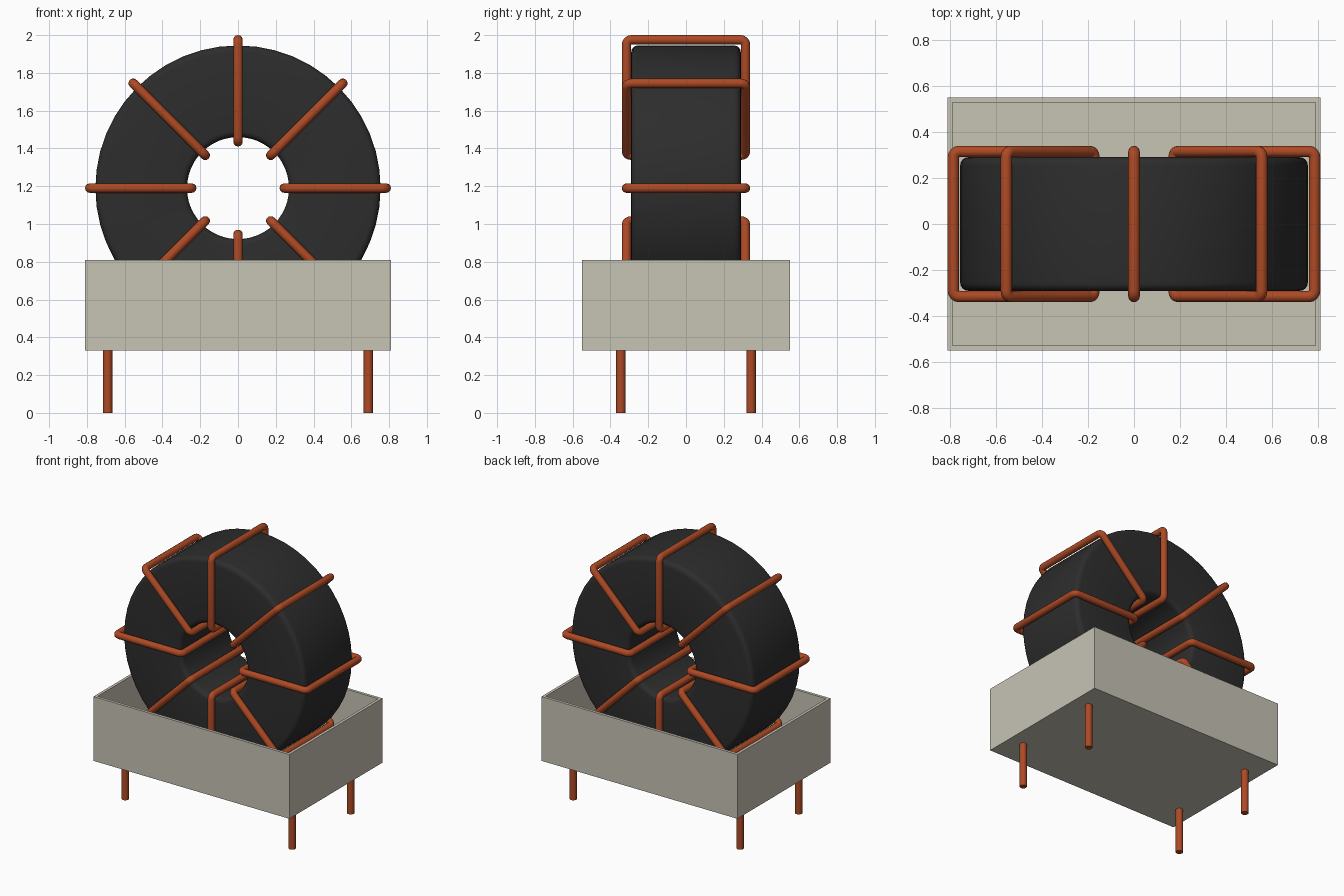
import bpy, bmesh
from math import pi, sin, cos, radians
from mathutils import Matrix, Vector

default = bpy.data.objects.get("Cube")
if default:
    bpy.data.objects.remove(default, do_unlink=True)

RING_Z = 1.19      # height of the ring's axis
WIRE_R = 0.025
CASE_BOTTOM, CASE_TOP = 0.33, 0.81


def material(name, rgb):
    m = bpy.data.materials.new(name)
    m.use_nodes = True
    m.diffuse_color = (*rgb, 1)
    m.node_tree.nodes["Principled BSDF"].inputs["Base Color"].default_value = (*rgb, 1)
    return m


copper = material("copper", (0.42, 0.068, 0.018))
ferrite = material("dark ferrite", (0.026, 0.026, 0.026))
plastic = material("pale grey plastic", (0.57, 0.55, 0.46))


def add_object(name, data, mat):
    obj = bpy.data.objects.new(name, data)
    bpy.context.collection.objects.link(obj)
    data.materials.append(mat)
    return obj


def mesh_object(name, bm, mat):
    bmesh.ops.recalc_face_normals(bm, faces=bm.faces)
    mesh = bpy.data.meshes.new(name)
    bm.to_mesh(mesh)
    bm.free()
    return add_object(name, mesh, mat)


def select_only(obj):
    bpy.ops.object.select_all(action="DESELECT")
    obj.select_set(True)
    bpy.context.view_layer.objects.active = obj


def smooth(obj, angle=40):
    select_only(obj)
    bpy.ops.object.shade_smooth_by_angle(angle=radians(angle))


def rounded_rect(x0, x1, half_y, r, steps=4):
    """Closed outline in the xy plane with rounded corners."""
    corners = [(x1 - r, half_y - r), (x0 + r, half_y - r),
               (x0 + r, r - half_y), (x1 - r, r - half_y)]
    points = []
    for quarter, (cx, cy) in enumerate(corners):
        for i in range(steps + 1):
            a = (quarter + i / steps) * pi / 2
            points.append(Vector((cx + r * cos(a), cy + r * sin(a), 0)))
    return points


# Ring core: rounded section swept around the y axis
bm = bmesh.new()
verts = [bm.verts.new(p) for p in rounded_rect(0.27, 0.755, 0.29, 0.035)]
edges = [bm.edges.new((v, verts[i - 1])) for i, v in enumerate(verts)]
bmesh.ops.spin(bm, geom=verts + edges, cent=(0, 0, 0), axis=(0, 1, 0),
               angle=2 * pi, steps=48)
bmesh.ops.remove_doubles(bm, verts=bm.verts, dist=0.0005)
core = mesh_object("ring_core", bm, ferrite)
core.location.z = RING_Z
smooth(core)

# Wire turns: one closed loop, repeated around the ring
curve = bpy.data.curves.new("wire_turn", "CURVE")
curve.dimensions = "3D"
curve.bevel_depth = WIRE_R
curve.bevel_resolution = 4
path = rounded_rect(0.245, 0.785, 0.315, 0.026)
spline = curve.splines.new("POLY")
spline.points.add(len(path) - 1)
for point, p in zip(spline.points, path):
    point.co = (*p, 1)
spline.use_cyclic_u = True
turn = add_object("wire_turn_1", curve, copper)
select_only(turn)
bpy.ops.object.convert(target="MESH")
turn = bpy.context.view_layer.objects.active
smooth(turn, 60)
turn.location.z = RING_Z
for i in range(1, 8):
    copy = bpy.data.objects.new(f"wire_turn_{i + 1}", turn.data)
    bpy.context.collection.objects.link(copy)
    copy.location.z = RING_Z
    copy.rotation_euler.y = i * pi / 4

# Open case: box with an inset rim and a sunken floor
bm = bmesh.new()
height = CASE_TOP - CASE_BOTTOM
bmesh.ops.create_cube(bm, size=1, matrix=Matrix.Translation((0, 0, CASE_BOTTOM + height / 2))
                      @ Matrix.Diagonal((1.62, 1.10, height, 1)))
top = max(bm.faces, key=lambda f: f.calc_center_median().z)
bmesh.ops.inset_region(bm, faces=[top], thickness=0.03)
floor = bmesh.ops.extrude_discrete_faces(bm, faces=[top])["faces"][0]
bmesh.ops.translate(bm, verts=floor.verts, vec=(0, 0, 0.03 - height))
mesh_object("case", bm, plastic)

# Four pins under the case
for side, x in (("left", 0.69), ("right", -0.69)):
    for end, y in (("front", -0.345), ("back", 0.345)):
        length = CASE_BOTTOM + 0.01
        bm = bmesh.new()
        bmesh.ops.create_cone(bm, cap_ends=True, segments=16, radius1=WIRE_R,
                              radius2=WIRE_R, depth=length)
        pin = mesh_object(f"{end}_{side}_pin", bm, copper)
        pin.location = (x, y, length / 2)
        smooth(pin)
